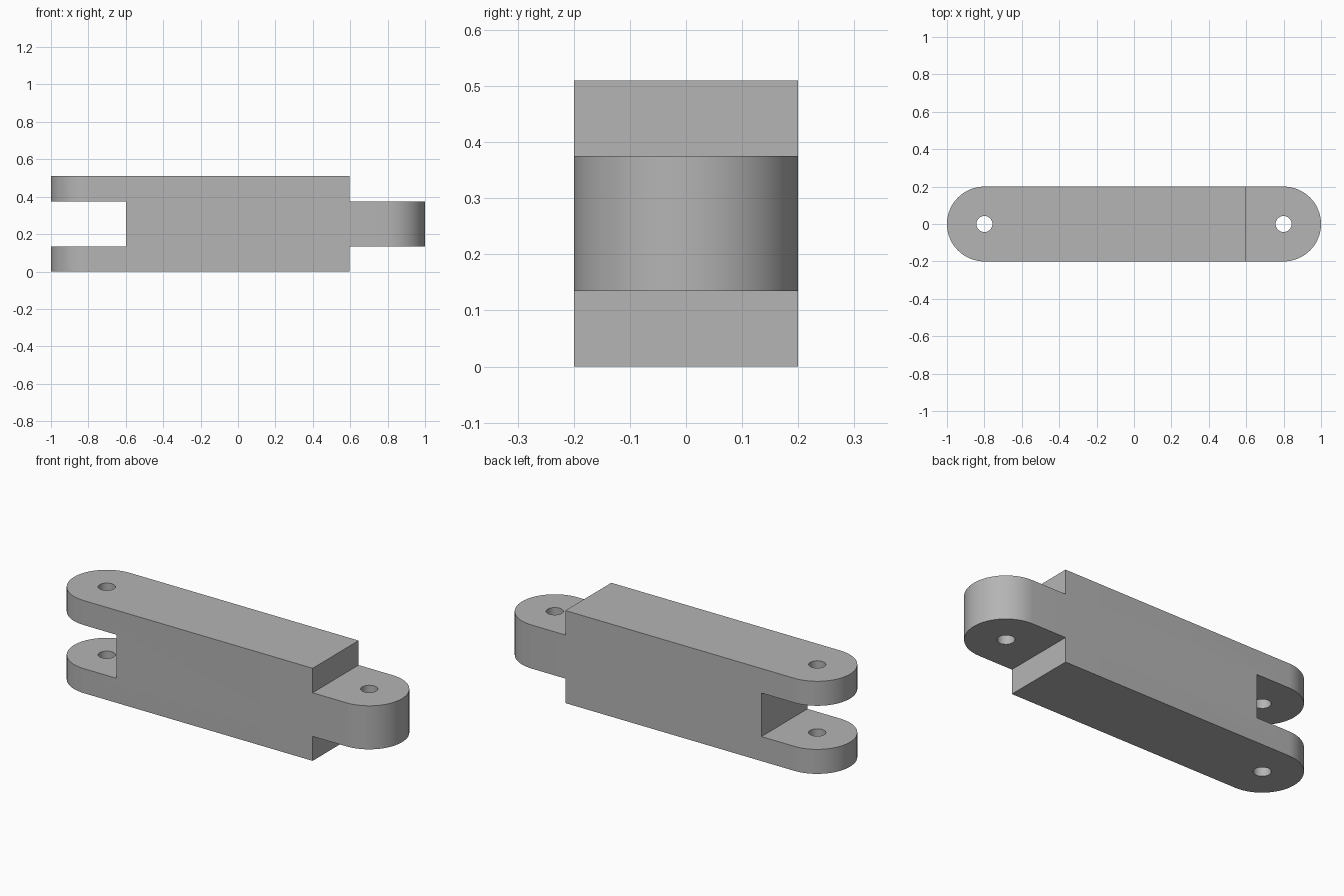
import bpy, bmesh
from math import pi, sin, cos, radians
from mathutils import Vector

if "Cube" in bpy.data.objects:
    bpy.data.objects.remove(bpy.data.objects["Cube"], do_unlink=True)

HEIGHT, LOW, HIGH = 0.51, 0.135, 0.375   # full height and tongue / slot levels
PIN_X, END_R, HOLE_R = 0.8, 0.2, 0.043
SHOULDER = 0.595
SIDES = 64

grey = bpy.data.materials.new("plain grey")
grey.use_nodes = True
COLOUR = (0.46, 0.46, 0.46, 1)
grey.diffuse_color = COLOUR
grey.node_tree.nodes["Principled BSDF"].inputs["Base Color"].default_value = COLOUR


def prism(name, outline, direction):
    """Extrude a closed outline along a direction."""
    bm = bmesh.new()
    face = bm.faces.new([bm.verts.new(p) for p in outline])
    grown = bmesh.ops.extrude_face_region(bm, geom=[face])["geom"]
    verts = [g for g in grown if isinstance(g, bmesh.types.BMVert)]
    bmesh.ops.translate(bm, verts=verts, vec=Vector(direction))
    bmesh.ops.recalc_face_normals(bm, faces=bm.faces)
    mesh = bpy.data.meshes.new(name)
    bm.to_mesh(mesh)
    bm.free()
    mesh.materials.append(grey)
    obj = bpy.data.objects.new(name, mesh)
    bpy.context.collection.objects.link(obj)
    return obj


def arc(cx, r, start, sweep, steps, z):
    angles = [start + sweep * i / steps for i in range(steps + 1)]
    return [(cx + r * cos(a), r * sin(a), z) for a in angles]


def combine(target, tool, operation):
    """Apply a boolean and discard its helper."""
    mod = target.modifiers.new(operation.lower(), "BOOLEAN")
    mod.object, mod.operation, mod.solver = tool, operation, "EXACT"
    bpy.context.view_layer.objects.active = target
    bpy.ops.object.modifier_apply(modifier=mod.name)
    bpy.data.objects.remove(tool, do_unlink=True)


# Bar with rounded ends
half = SIDES // 2
link = prism("hinge_link",
             arc(PIN_X, END_R, -pi / 2, pi, half, 0) + arc(-PIN_X, END_R, pi / 2, pi, half, 0),
             (0, 0, HEIGHT))

# Side silhouette: fork on the right end, tongue on the left end
side = [(-1.1, -0.1), (SHOULDER, -0.1), (SHOULDER, LOW), (1.1, LOW),
        (1.1, HIGH), (SHOULDER, HIGH), (SHOULDER, 0.6), (-1.1, 0.6),
        (-1.1, HIGH), (-0.6, HIGH), (-0.6, LOW), (-1.1, LOW)]
combine(link, prism("side_cutter", [(x, -0.3, z) for x, z in side], (0, 0.6, 0)), "INTERSECT")

# Pin holes
for x in (-PIN_X, PIN_X):
    circle = arc(x, HOLE_R, 0, 2 * pi, SIDES, -0.1)[:-1]
    combine(link, prism("pin_cutter", circle, (0, 0, 0.8)), "DIFFERENCE")

# Smooth rounded walls, sharp edges elsewhere
bpy.ops.object.select_all(action="DESELECT")
link.select_set(True)
bpy.context.view_layer.objects.active = link
bpy.ops.object.shade_smooth_by_angle(angle=radians(30))
